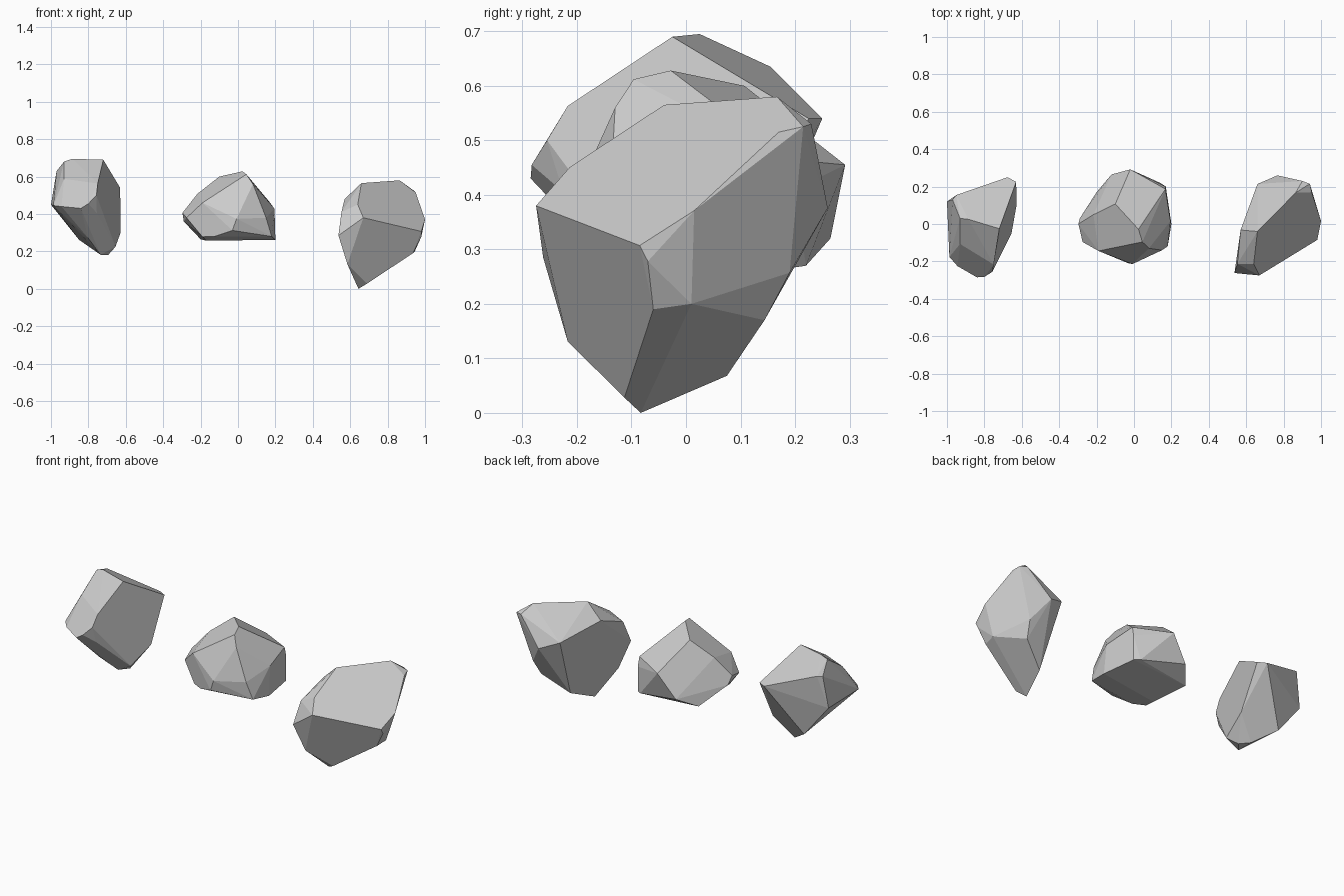
import bpy, bmesh, math


def rock(name, corners):
    """Faceted boulder: convex hull of its corner points, near-flat facets merged."""
    bm = bmesh.new()
    for p in corners:
        bm.verts.new(p)
    res = bmesh.ops.convex_hull(bm, input=bm.verts)
    loose = [v for v in bm.verts if not v.link_faces]
    bmesh.ops.delete(bm, geom=loose, context='VERTS')
    bmesh.ops.dissolve_limit(bm, angle_limit=math.radians(6),
                             verts=bm.verts, edges=bm.edges)
    bmesh.ops.recalc_face_normals(bm, faces=bm.faces)
    mesh = bpy.data.meshes.new(name)
    bm.to_mesh(mesh)
    bm.free()
    obj = bpy.data.objects.new(name, mesh)
    bpy.context.collection.objects.link(obj)
    return obj


# Tall rock on the left
rock("left_rock", [
    # crown
    (-.72, -.025, .69), (-.885, .025, .695), (-.93, .03, .68),
    (-.63, .225, .54), (-.676, .25, .54), (-.95, .155, .635), (-.97, .13, .63),
    # front shoulder
    (-.75, -.217, .563), (-.757, -.255, .50), (-.80, -.283, .455),
    (-.84, -.285, .43), (-.755, -.225, .405), (-.93, -.107, .588),
    (-.944, -.225, .44),
    # left flank
    (-1.0, .12, .45), (-.987, -.176, .445),
    # underside
    (-.628, .10, .30), (-.655, -.05, .225), (-.85, .13, .262), (-.80, -.13, .27),
    (-.735, .05, .182), (-.735, -.05, .182), (-.693, .0, .182),
])

# Squat rock in the middle
rock("middle_rock", [
    # crown
    (.024, -.028, .628), (.045, -.096, .612), (.08, -.13, .56), (-.10, .107, .60),
    (-.217, .05, .508),
    # waist
    (-.297, .0, .406), (-.275, -.096, .38), (-.19, -.144, .46), (-.008, -.214, .374),
    (.168, .187, .465), (.17, .20, .41), (.195, .016, .428), (-.02, .292, .455),
    (-.12, .265, .32), (-.29, .03, .36), (.15, -.14, .38),
    # base
    (-.19, -.13, .278), (-.126, -.165, .28), (-.03, -.21, .312), (.18, -.12, .28),
    (.20, .0, .262), (.17, .20, .267), (.14, .22, .27), (-.20, .17, .265),
    (-.17, -.05, .257),
])

# Leaning rock on the right
rock("right_rock", [
    # sloping top
    (.66, -.04, .565), (.864, .167, .58), (.95, .17, .515), (.94, .215, .525),
    (.90, .23, .53), (.64, -.213, .451), (.57, -.032, .48), (.553, -.213, .41),
    # waist
    (.67, -.275, .38), (1.0, .015, .371), (.98, -.085, .307), (.98, -.07, .278),
    (.537, -.262, .285), (.66, .214, .42), (.767, .26, .376),
    # tapering base
    (.585, -.217, .131), (.69, -.113, .028), (.644, -.083, .0), (.69, .075, .068),
    (.935, -.06, .19), (.945, .01, .20), (.83, .144, .17), (.85, .19, .257),
])
